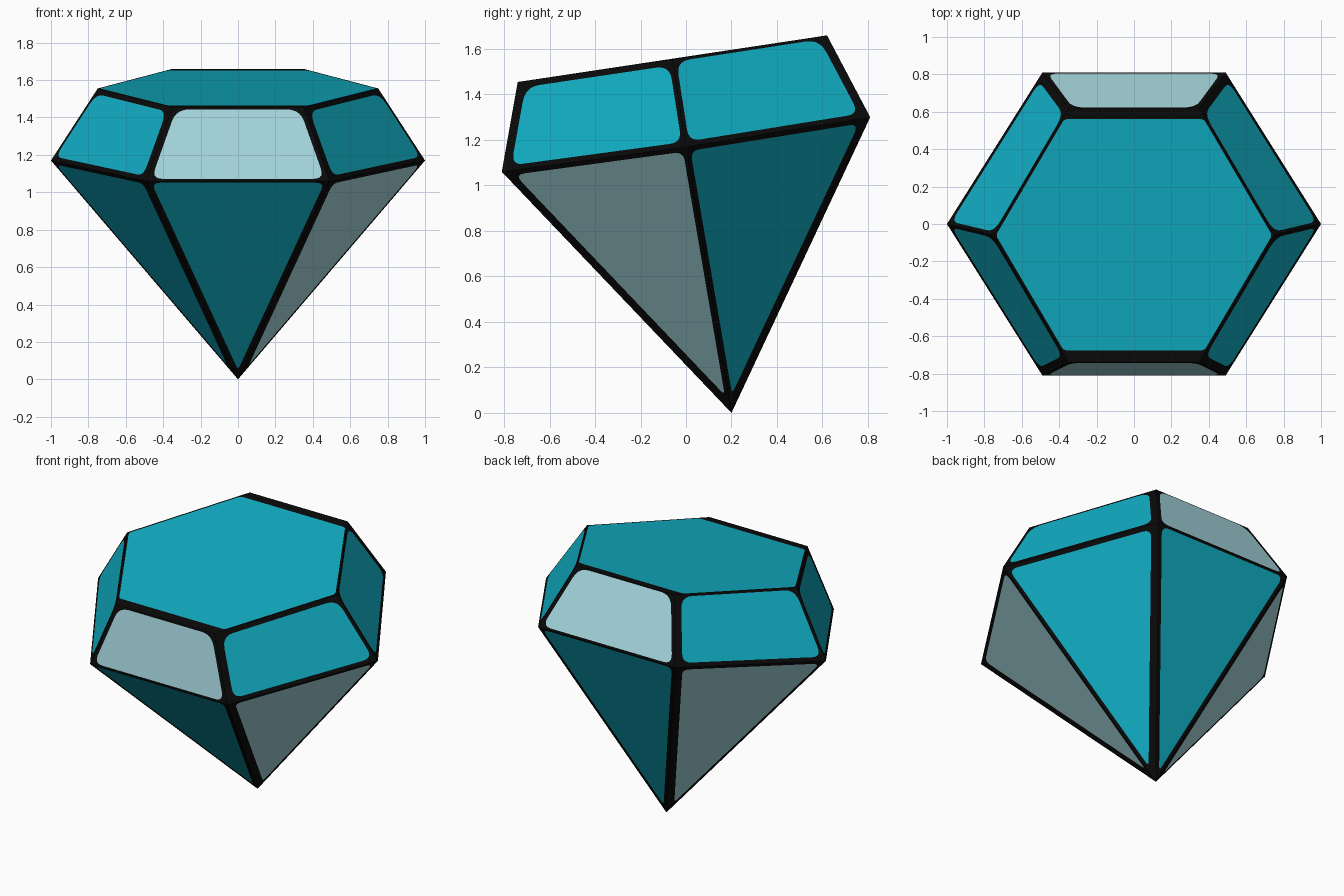
import bpy, bmesh
from mathutils import Vector

if "Cube" in bpy.data.objects:
    bpy.data.objects.remove(bpy.data.objects["Cube"])


def material(name, rgb):
    m = bpy.data.materials.new(name)
    m.diffuse_color = (*rgb, 1)
    m.use_nodes = True
    m.node_tree.nodes["Principled BSDF"].inputs["Base Color"].default_value = m.diffuse_color
    return m


BLACK, TEAL, PALE = 0, 1, 2
mesh = bpy.data.meshes.new("gem")
for m in (material("black edging", (0.003, 0.003, 0.003)),
          material("teal", (0.0055, 0.43, 0.56)),
          material("pale blue grey", (0.39, 0.70, 0.75))):
    mesh.materials.append(m)
bm = bmesh.new()


def face(pts, mat):
    f = bm.faces.new([bm.verts.new(p) for p in pts])
    f.material_index = mat


def facet(pts, insets, radii, mat, steps=5):
    """Flat facet with a black border; insets[i] belongs to edge i -> i+1."""
    n = len(pts)
    arcs = []
    for i, p in enumerate(pts):
        u = (p - pts[i - 1]).normalized()
        v = (pts[(i + 1) % n] - p).normalized()
        c = p + (v * insets[i - 1] - u * insets[i]) / u.cross(v).length
        a, b = c - u * radii[i], c + v * radii[i]
        ts = [k / steps for k in range(steps + 1)]
        arcs.append([a * (1 - t) ** 2 + c * 2 * t * (1 - t) + b * t * t for t in ts])
    face([q for arc in arcs for q in arc], mat)
    for i, p in enumerate(pts):
        j = (i + 1) % n
        for a, b in zip(arcs[i], arcs[i][1:]):
            face([p, b, a], BLACK)
        face([p, pts[j], arcs[j][0], arcs[i][-1]], BLACK)


def ring(tip, side, ys, zs):
    """Tilted hexagon from its front, middle and back heights."""
    (yf, ym, yb), (zf, zm, zb) = ys, zs
    return [Vector(p) for p in ((tip, ym, zm), (side, yb, zb), (-side, yb, zb),
                                (-tip, ym, zm), (-side, yf, zf), (side, yf, zf))]


girdle = ring(1.0, 0.49, (-0.81, 0, 0.81), (1.06, 1.17, 1.30))
table = ring(0.75, 0.35, (-0.74, -0.06, 0.62), (1.455, 1.555, 1.66))
apex = Vector((0, 0.2, 0))

# Flat top
facet(table, [0.01, 0.06, 0.01, 0.01, 0.065, 0.01], [0.02] * 6, TEAL)

# Facets run counter-clockwise from right-back; 1 is the back, 4 is the front
for k in range(6):
    j = (k + 1) % 6
    g0, g1, t0, t1 = girdle[k], girdle[j], table[k], table[j]
    if k in (1, 4):
        start = end = 0.022
    else:
        start, end = (0.018, 0.045) if k in (0, 3) else (0.045, 0.018)
    low = 0.012 if k in (1, 4) else 0.025
    high = {1: 0.006, 4: 0.012, 3: 0.03, 5: 0.03}.get(k, 0.014)
    # Crown facet
    facet([g0, g1, t1, t0], [low, end, high, start], [0.06, 0.06, 0.07, 0.07],
          PALE if k in (1, 4) else TEAL)
    # Pavilion facet, down to the point
    facet([g1, g0, apex], [low, start, end], [0.05, 0.05, 0.03],
          PALE if k in (2, 5) else TEAL)

bmesh.ops.remove_doubles(bm, verts=bm.verts, dist=1e-5)
bmesh.ops.recalc_face_normals(bm, faces=bm.faces)
bm.to_mesh(mesh)
bm.free()
bpy.context.collection.objects.link(bpy.data.objects.new("gem", mesh))
